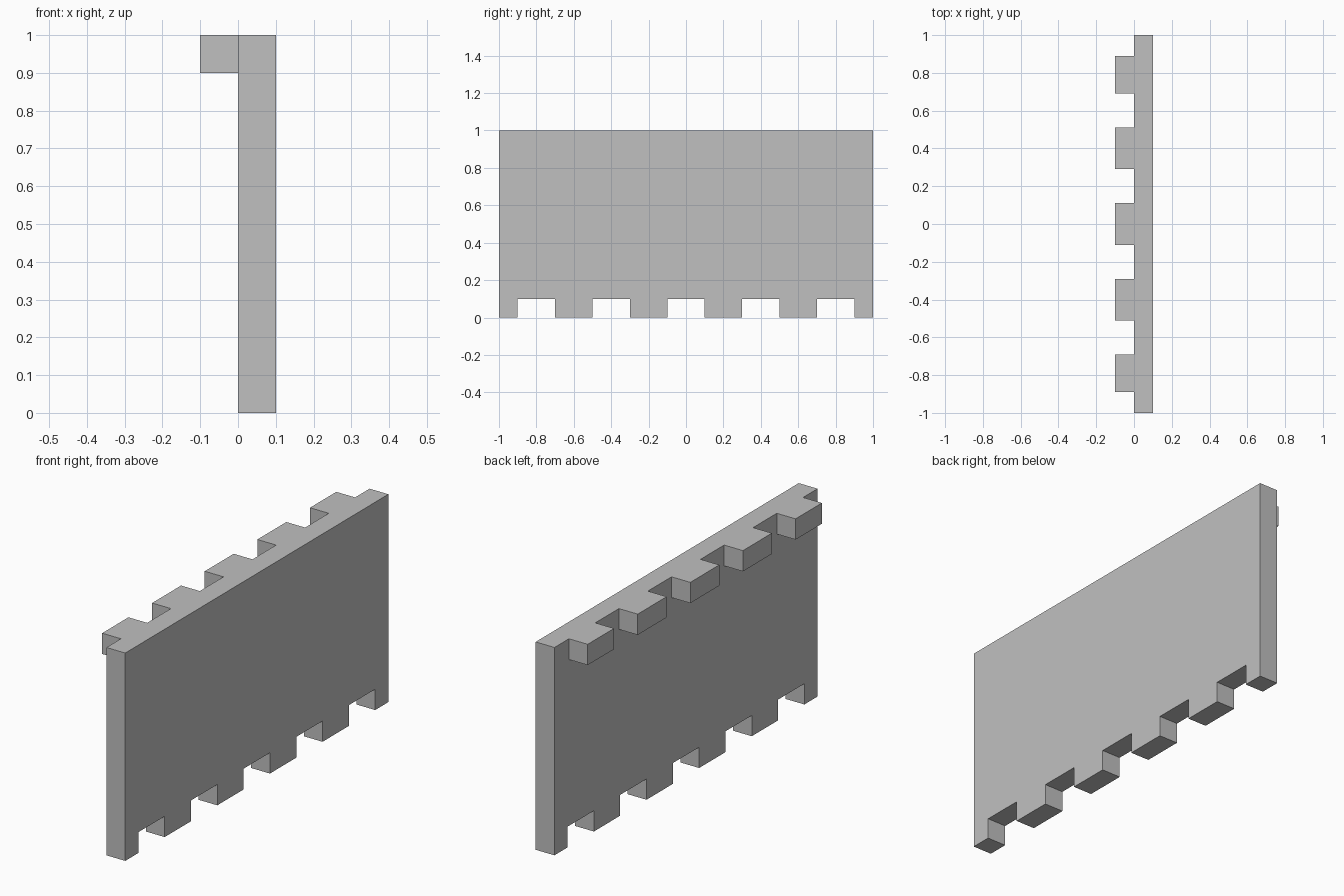
import bpy
import bmesh
from mathutils import Vector

cube = bpy.data.objects.get("Cube")
if cube:
    bpy.data.objects.remove(cube)

HALF, HEIGHT, THICK, STEP = 1.0, 1.0, 0.1, 0.1
CENTRES = [-0.8, -0.4, 0.0, 0.4, 0.8]
# Tabs along the top: narrower and set slightly inward at both ends
TABS = [(-0.89, -0.69), (-0.51, -0.29), (-0.11, 0.11), (0.29, 0.51), (0.69, 0.89)]

grey = bpy.data.materials.new("light grey")
grey.use_nodes = True
colour = (0.53, 0.53, 0.53, 1)
grey.diffuse_color = colour
grey.node_tree.nodes["Principled BSDF"].inputs["Base Color"].default_value = colour

# Side outline with notches along the bottom edge
outline = [(-HALF, 0)]
for c in CENTRES:
    outline += [(c - 0.1, 0), (c - 0.1, STEP), (c + 0.1, STEP), (c + 0.1, 0)]
outline += [(HALF, 0), (HALF, HEIGHT), (-HALF, HEIGHT)]

# Panel: outline extruded to its thickness
bm = bmesh.new()
face = bm.faces.new([bm.verts.new((0, y, z)) for y, z in outline])
solid = bmesh.ops.extrude_face_region(bm, geom=[face], use_keep_orig=True)
verts = [v for v in solid["geom"] if isinstance(v, bmesh.types.BMVert)]
bmesh.ops.translate(bm, verts=verts, vec=(THICK, 0, 0))
bmesh.ops.recalc_face_normals(bm, faces=bm.faces)


def slice_at(point, normal):
    geom = bm.verts[:] + bm.edges[:] + bm.faces[:]
    bmesh.ops.bisect_plane(bm, geom=geom, plane_co=point, plane_no=normal)


# Tabs: pulled out of the panel's top strip on the -x side
slice_at((0, 0, HEIGHT - STEP), (0, 0, 1))
for y in (y for tab in TABS for y in tab):
    slice_at((0, y, 0), (0, 1, 0))


def is_tab(f):
    c = f.calc_center_median()
    return (f.normal.x < -0.9 and c.z > HEIGHT - STEP
            and any(a < c.y < b for a, b in TABS))


tabs = bmesh.ops.extrude_face_region(bm, geom=[f for f in bm.faces if is_tab(f)])
verts = [v for v in tabs["geom"] if isinstance(v, bmesh.types.BMVert)]
bmesh.ops.translate(bm, verts=verts, vec=Vector((-THICK, 0, 0)))

# Merge flat areas back into single faces
bmesh.ops.dissolve_limit(bm, angle_limit=0.01, verts=bm.verts, edges=bm.edges)
bmesh.ops.recalc_face_normals(bm, faces=bm.faces)

mesh = bpy.data.meshes.new("notched_panel")
bm.to_mesh(mesh)
bm.free()
mesh.materials.append(grey)
bpy.context.collection.objects.link(bpy.data.objects.new("notched_panel", mesh))
